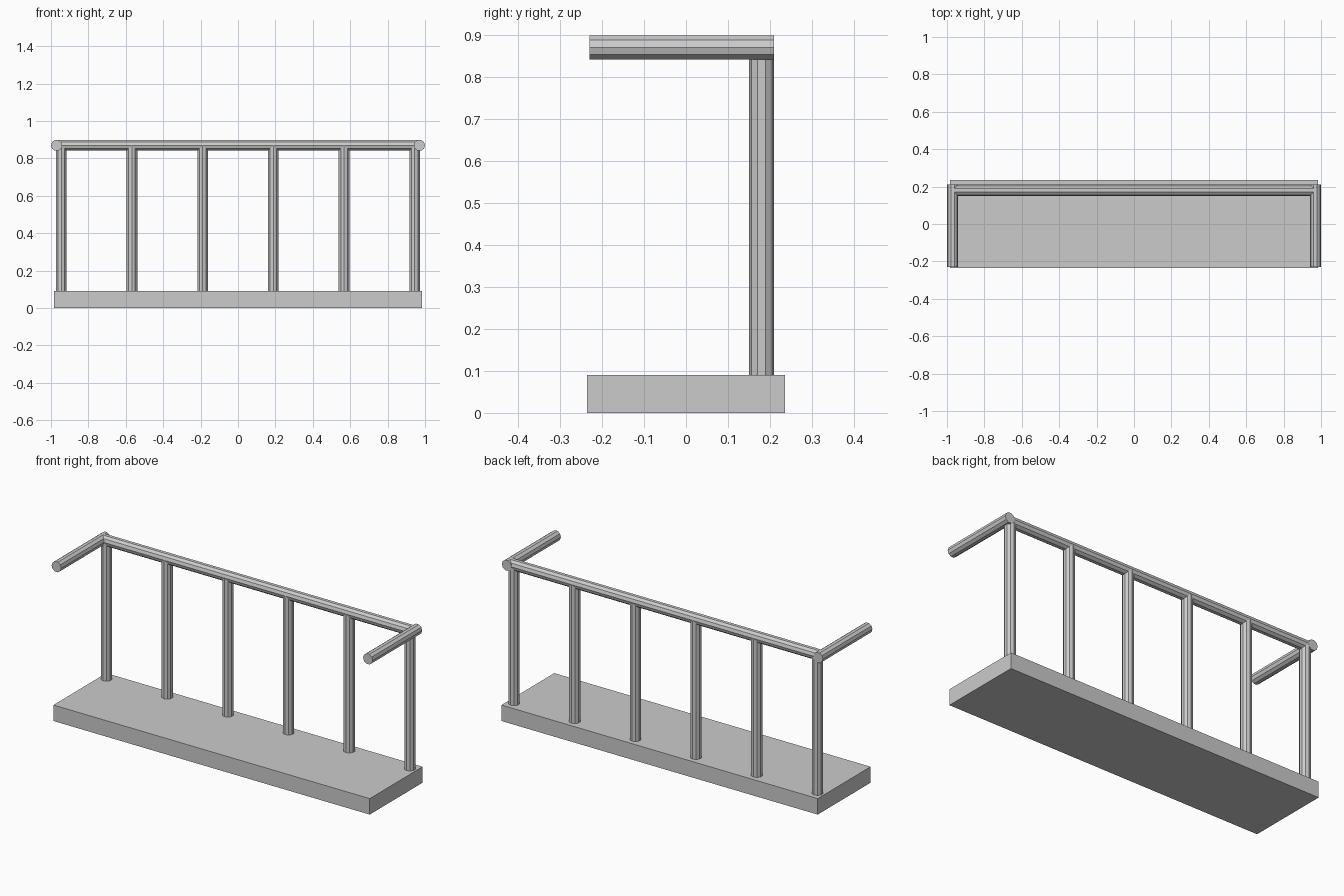
import bpy, bmesh, math
from mathutils import Vector

if "Cube" in bpy.data.objects:
    bpy.data.objects.remove(bpy.data.objects["Cube"])

R, SIDES = 0.03, 10
RAIL_Z, RAIL_Y = 0.87, 0.18


def finish(bm, name):
    bmesh.ops.recalc_face_normals(bm, faces=bm.faces[:])
    mesh = bpy.data.meshes.new(name)
    bm.to_mesh(mesh)
    bm.free()
    obj = bpy.data.objects.new(name, mesh)
    bpy.context.collection.objects.link(obj)
    return obj


def tube(name, start, end, corner_dir):
    """Closed ten-sided bar from start to end, with a corner along corner_dir."""
    start, end, u = Vector(start), Vector(end), Vector(corner_dir)
    v = (end - start).normalized().cross(u)
    bm = bmesh.new()
    ring = []
    for i in range(SIDES):
        a = 2 * math.pi * i / SIDES
        ring.append(bm.verts.new(start + R * (math.cos(a) * u + math.sin(a) * v)))
    cap = bm.faces.new(ring)
    ext = bmesh.ops.extrude_face_region(bm, geom=[cap], use_keep_orig=True)
    verts = [g for g in ext["geom"] if isinstance(g, bmesh.types.BMVert)]
    bmesh.ops.translate(bm, verts=verts, vec=end - start)
    return finish(bm, name)


# Floor slab
bm = bmesh.new()
bmesh.ops.create_cube(bm, size=1)
bmesh.ops.scale(bm, verts=bm.verts[:], vec=(1.97, 0.47, 0.09))
bmesh.ops.translate(bm, verts=bm.verts[:], vec=(0, 0, 0.045))
finish(bm, "floor_slab")

# Evenly spaced posts along the back edge
for i in range(6):
    x = -0.945 + 0.378 * i
    tube(f"post_{i + 1}", (x, RAIL_Y, 0.09), (x, RAIL_Y, RAIL_Z), (0, 1, 0))

# Back handrail
tube("back_rail", (-0.97, RAIL_Y, RAIL_Z), (0.97, RAIL_Y, RAIL_Z), (0, 1, 0))

# Side handrails
for side, s in (("left", -1), ("right", 1)):
    tube(f"{side}_rail", (s * 0.97, -0.23, RAIL_Z), (s * 0.97, 0.21, RAIL_Z), (1, 0, 0))
